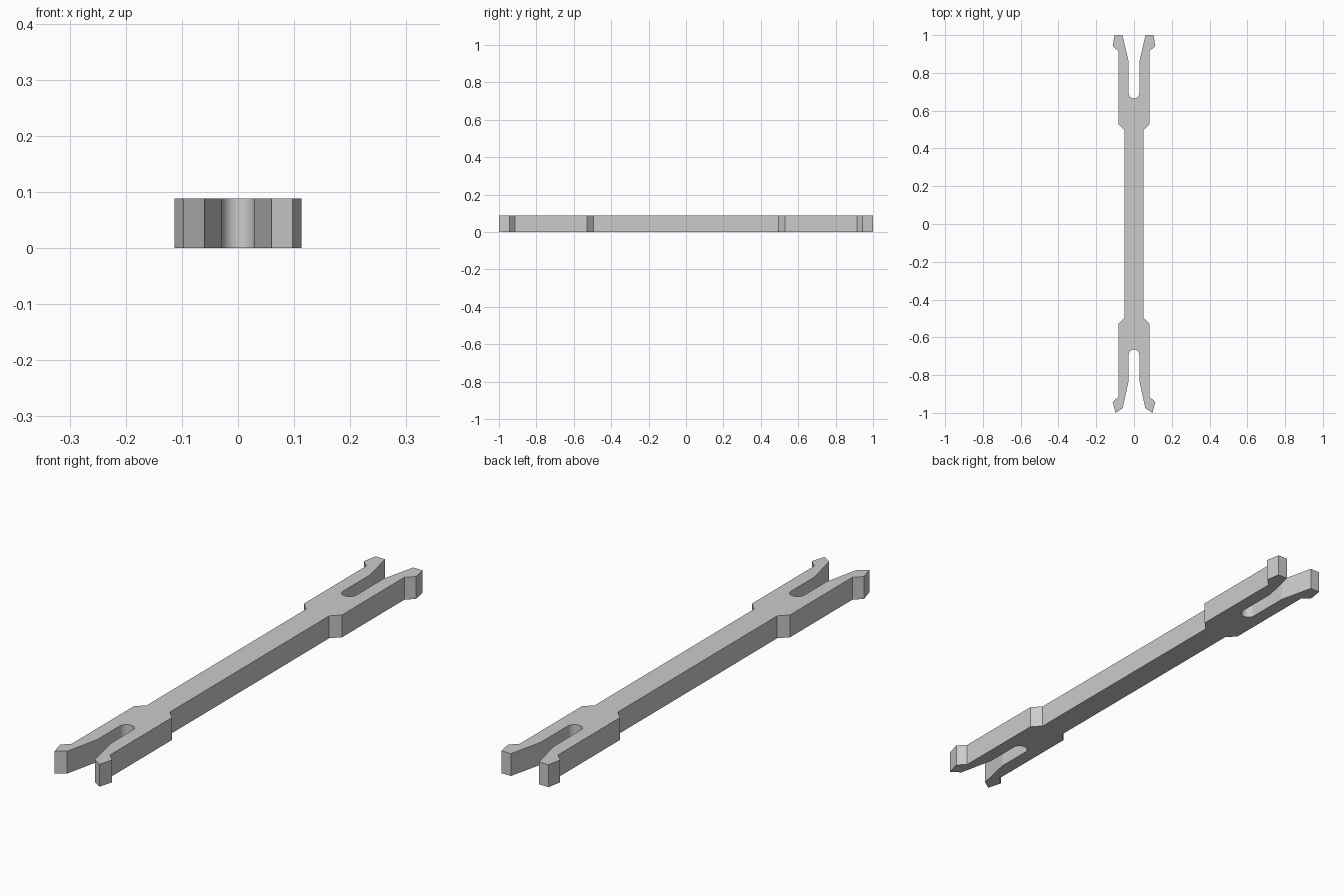
import bpy
import bmesh
from math import cos, sin, pi, radians

if "Cube" in bpy.data.objects:
    bpy.data.objects.remove(bpy.data.objects["Cube"], do_unlink=True)

THICKNESS = 0.088
SLOT_R = 0.029
SLOT_Y = 0.694
ARC_STEPS = 24

# Plain grey material
grey = bpy.data.materials.new("plain grey")
grey.use_nodes = True
grey.diffuse_color = (0.6, 0.6, 0.6, 1)
grey.node_tree.nodes["Principled BSDF"].inputs["Base Color"].default_value = (0.6, 0.6, 0.6, 1)


def fork_side(tip, slot_mouth):
    """One prong, from the neck outwards and back in to the slot wall."""
    return [(0.05, 0.495), (0.083, 0.528), (0.083, 0.915), (0.113, 0.943),
            *tip, (SLOT_R, slot_mouth)]


def fork_end(tip, slot_mouth):
    """Both prongs joined by the rounded slot bottom, running from +x to -x."""
    side = fork_side(tip, slot_mouth)
    arc = [(SLOT_R * cos(pi * i / ARC_STEPS), SLOT_Y - SLOT_R * sin(pi * i / ARC_STEPS))
           for i in range(ARC_STEPS + 1)]
    return side + arc + [(-x, y) for x, y in reversed(side)]


# Outline: square-tipped prongs at the back, pointed prongs at the front
back = fork_end([(0.103, 1.0), (0.061, 1.0)], 0.863)
front = fork_end([(0.097, 1.0), (0.06, 0.975)], 0.833)
outline = back + [(-x, -y) for x, y in front]

# Extrude the outline into a solid bar
bm = bmesh.new()
base = bm.faces.new([bm.verts.new((x, y, 0)) for x, y in outline])
extruded = bmesh.ops.extrude_face_region(bm, geom=[base], use_keep_orig=True)
top_verts = [g for g in extruded["geom"] if isinstance(g, bmesh.types.BMVert)]
bmesh.ops.translate(bm, verts=top_verts, vec=(0, 0, THICKNESS))
bmesh.ops.recalc_face_normals(bm, faces=bm.faces)
mesh = bpy.data.meshes.new("double_forked_bar")
bm.to_mesh(mesh)
bm.free()
mesh.materials.append(grey)

bar = bpy.data.objects.new("double_forked_bar", mesh)
bpy.context.collection.objects.link(bar)

# Smooth only the rounded slot bottoms
bpy.ops.object.select_all(action='DESELECT')
bar.select_set(True)
bpy.context.view_layer.objects.active = bar
bpy.ops.object.shade_smooth_by_angle(angle=radians(9))
